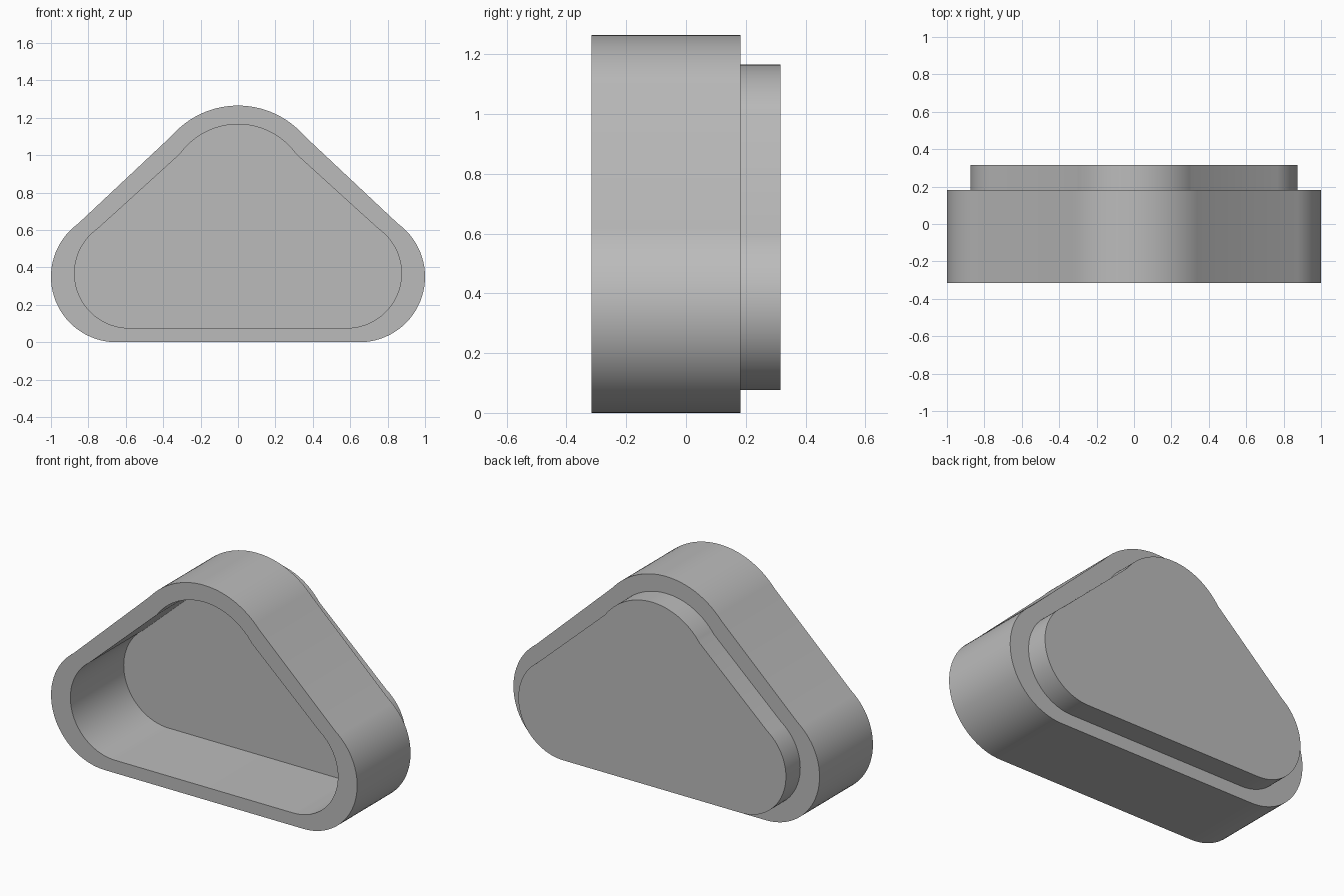
import bpy, bmesh
from math import sin, cos, radians

cube = bpy.data.objects.get("Cube")
if cube:
    bpy.data.objects.remove(cube, do_unlink=True)

grey = bpy.data.materials.new("plain grey")
grey.use_nodes = True
grey.diffuse_color = (0.5, 0.5, 0.5, 1)
grey.node_tree.nodes["Principled BSDF"].inputs["Base Color"].default_value = (0.5, 0.5, 0.5, 1)

FRONT, STEP, BACK = -0.316, 0.182, 0.316


def arc(cx, cz, r, start, end, steps):
    angles = [radians(start + (end - start) * i / steps) for i in range(steps + 1)]
    return [(cx + r * cos(a), cz + r * sin(a)) for a in angles]


def rounded_triangle(corner_x, corner_z, corner_r, corner_end, top_z, top_r, top_start):
    """Outline of three arcs joined by straight sides, counter-clockwise."""
    right = arc(corner_x, corner_z, corner_r, -90, corner_end, 32)
    top = arc(0, top_z, top_r, top_start, 180 - top_start, 32)
    left = [(-x, z) for x, z in reversed(right)]
    return right + top + left


def build(name, rings, closed):
    """Skin a list of (outline, y) rings; closed joins last to first, else caps the ends."""
    bm = bmesh.new()
    loops = [[bm.verts.new((x, y, z)) for x, z in outline] for outline, y in rings]
    pairs = list(zip(loops, loops[1:]))
    if closed:
        pairs.append((loops[-1], loops[0]))
    else:
        bm.faces.new(loops[0])
        bm.faces.new(loops[-1])
    for a, b in pairs:
        for i in range(len(a)):
            j = (i + 1) % len(a)
            bm.faces.new((a[i], a[j], b[j], b[i]))
    bmesh.ops.recalc_face_normals(bm, faces=bm.faces)
    mesh = bpy.data.meshes.new(name)
    bm.to_mesh(mesh)
    bm.free()
    mesh.materials.append(grey)
    obj = bpy.data.objects.new(name, mesh)
    bpy.context.collection.objects.link(obj)
    bpy.ops.object.select_all(action="DESELECT")
    obj.select_set(True)
    bpy.context.view_layer.objects.active = obj
    bpy.ops.object.shade_smooth_by_angle(angle=radians(30))


outer = rounded_triangle(0.65, 0.35, 0.35, 54, 0.795, 0.47, 41)
inner = rounded_triangle(0.582, 0.368, 0.292, 55, 0.783, 0.382, 36)

# Hollow outer wall, open at the front
build("outer_wall", [(outer, FRONT), (outer, STEP), (inner, STEP), (inner, FRONT)], True)

# Raised back panel, which also forms the floor of the recess
build("back_panel", [(inner, STEP), (inner, BACK)], False)
